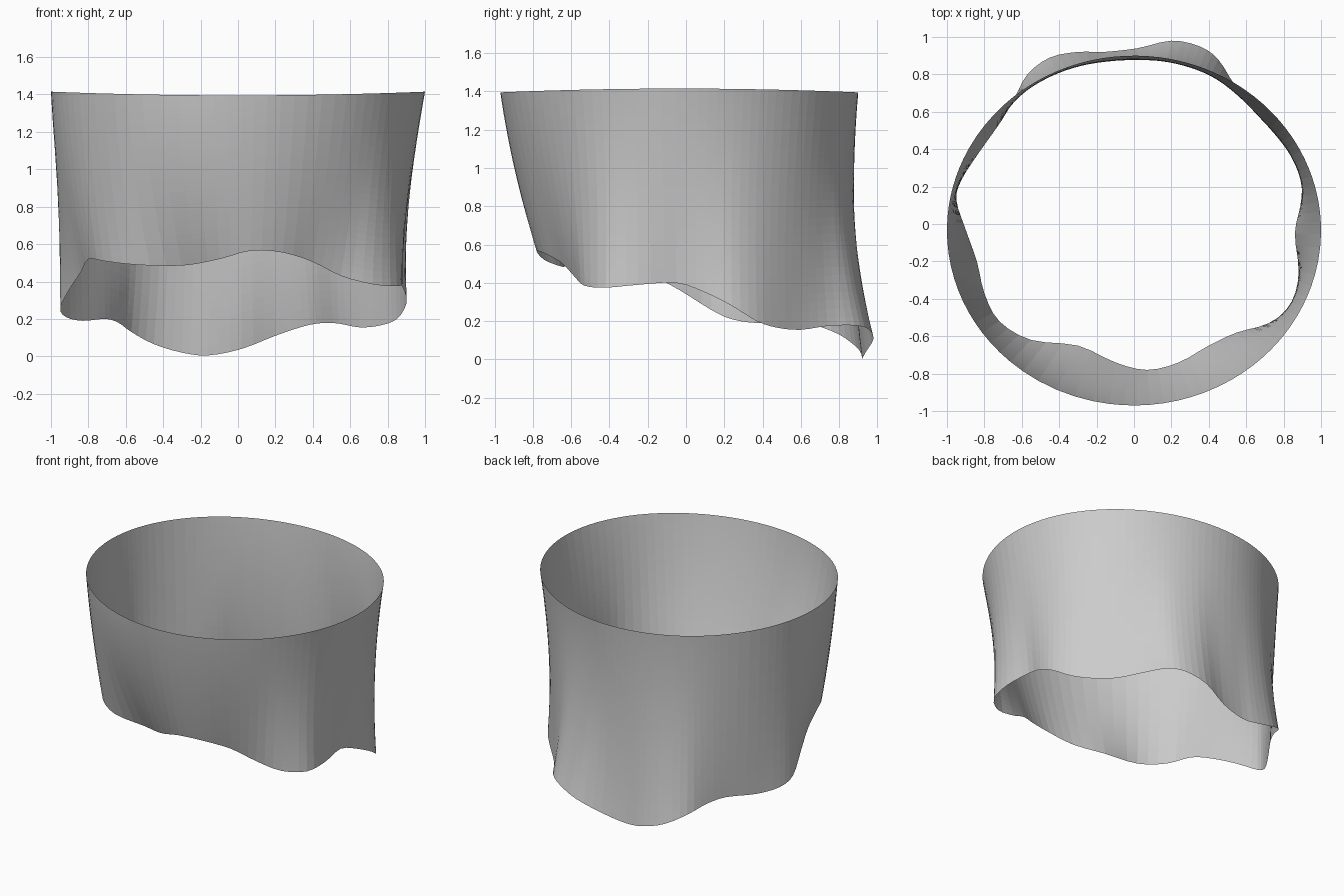
import bpy
import bmesh
import math
from mathutils import Vector

default_cube = bpy.data.objects.get("Cube")
if default_cube:
    bpy.data.objects.remove(default_cube, do_unlink=True)

SUBDIVISIONS = 3    # samples between neighbouring hem points
ROWS = 28           # rows of faces from rim to hem
RIM_CENTRE = Vector((0, -0.035, 0))

# Wavy hem path, running clockwise from the front
HEM = [Vector(p) for p in (
    (.07, -.78, .565), (-.1, -.74, .52), (-.3, -.65, .485), (-.55, -.62, .49),
    (-.72, -.52, .51), (-.8, -.37, .52), (-.84, -.2, .45), (-.9, -.03, .36),
    (-.95, .13, .26), (-.92, .24, .21), (-.83, .38, .19), (-.71, .55, .2),
    (-.64, .67, .18), (-.57, .8, .13), (-.45, .89, .065), (-.3, .92, .02),
    (-.16, .92, .005), (.02, .94, .04), (.2, .98, .11), (.35, .95, .16),
    (.45, .88, .178), (.54, .74, .175), (.65, .6, .155), (.76, .48, .165),
    (.85, .37, .2), (.9, .24, .28), (.89, .1, .35), (.86, -.05, .4),
    (.88, -.25, .39), (.85, -.42, .375), (.72, -.53, .385), (.55, -.58, .43),
    (.4, -.65, .505), (.24, -.74, .555),
)]


def closed_spline(points, steps):
    """Sample a smooth closed curve through the points."""
    result = []
    count = len(points)
    for i in range(count):
        a, b, c, d = (points[(i + k) % count] for k in (-1, 0, 1, 2))
        for s in range(steps):
            t = s / steps
            result.append(b + (c - a) * (t / 2)
                          + (a * 2 - b * 5 + c * 4 - d) * (t * t / 2)
                          + (b * 3 - a - c * 3 + d) * (t ** 3 / 2))
    return result


def rim_point(angle):
    """Point of the oval rim lying in the given direction."""
    radius = 1 / math.hypot(math.cos(angle), math.sin(angle) / 0.935)
    x, y = radius * math.cos(angle), radius * math.sin(angle)
    return RIM_CENTRE + Vector((x, y, 1.395 + 0.02 * x * x))


def wall_column(hem):
    """Curved line down the wall: leaves the rim leaning in, ends on the hem."""
    flat = hem - RIM_CENTRE
    angle = math.atan2(flat.y, flat.x)
    rim = rim_point(angle)
    outward = Vector((math.cos(angle), math.sin(angle), 0))
    lean = outward * -(0.12 + 0.06 * math.cos(angle))
    column = []
    for row in range(ROWS + 1):
        t = row / ROWS
        column.append(rim.lerp(hem, t * t) + lean * (t - t * t)
                      + Vector((0, 0, (hem.z - rim.z) * (t - t * t))))
    return column


# Plain grey cloth
grey = bpy.data.materials.new("plain grey")
grey.use_nodes = True
colour = (0.6, 0.6, 0.6, 1)
grey.diffuse_color = colour
for node in grey.node_tree.nodes:
    if node.type == 'BSDF_PRINCIPLED':
        node.inputs["Base Color"].default_value = colour

# Open tubular wall between the rim and the hem
bm = bmesh.new()
columns = [[bm.verts.new(p) for p in wall_column(h)]
           for h in closed_spline(HEM, SUBDIVISIONS)]
for i, left in enumerate(columns):
    right = columns[(i + 1) % len(columns)]
    for r in range(ROWS):
        bm.faces.new((left[r], right[r], right[r + 1], left[r + 1]))
bm.normal_update()
# Turn every face outward
inward = [f for f in bm.faces
          if f.normal.dot(f.calc_center_median() * Vector((1, 1, 0)).length) < 0]
if len(inward) > len(bm.faces) / 2:
    bmesh.ops.reverse_faces(bm, faces=bm.faces[:])

mesh = bpy.data.meshes.new("draped_wall")
bm.to_mesh(mesh)
bm.free()
mesh.materials.append(grey)
wall = bpy.data.objects.new("draped_wall", mesh)
bpy.context.collection.objects.link(wall)
